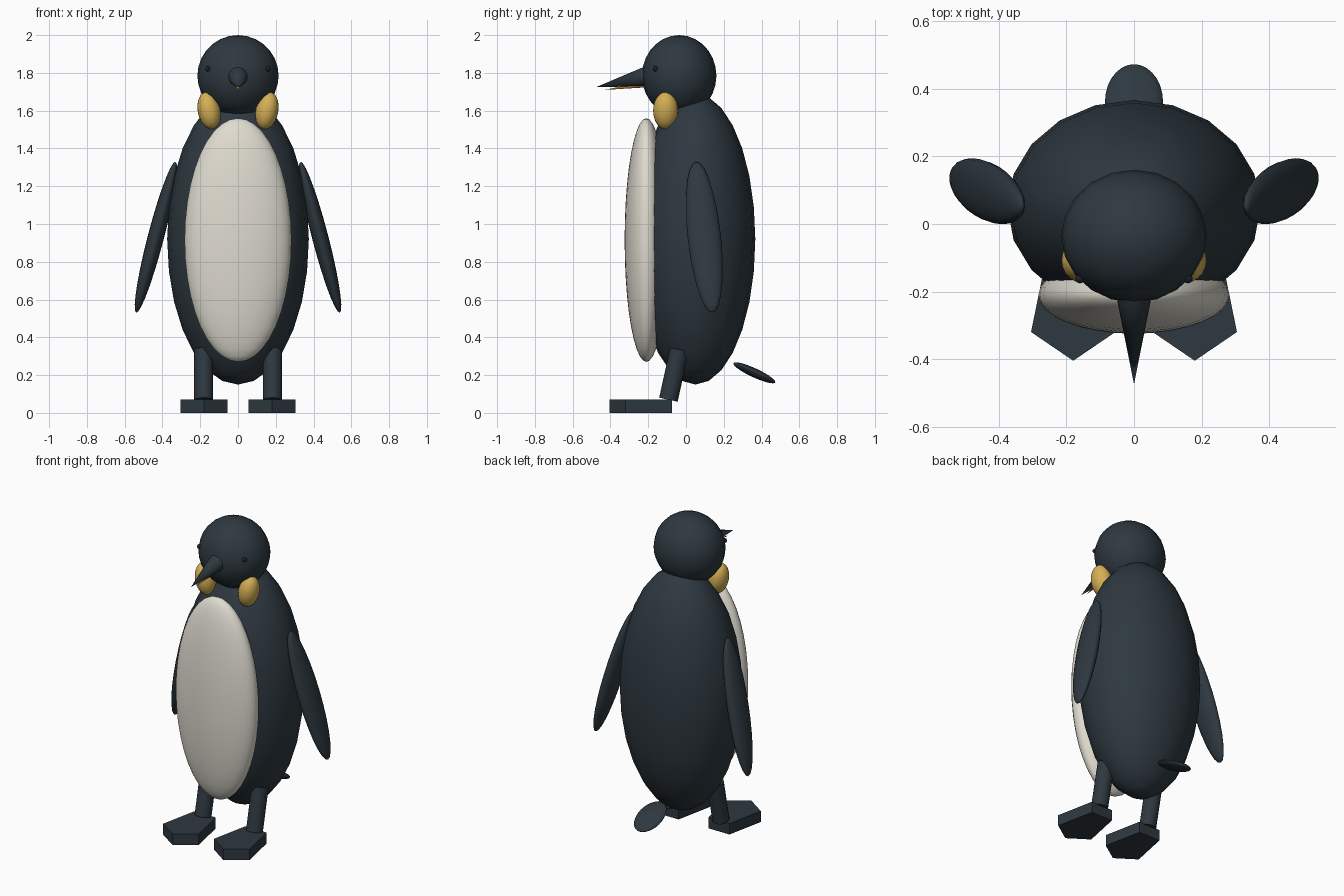
import bpy, bmesh
from math import radians
from mathutils import Vector, Matrix

if "Cube" in bpy.data.objects:
    bpy.data.objects.remove(bpy.data.objects["Cube"], do_unlink=True)


def material(name, rgb):
    mat = bpy.data.materials.new(name)
    mat.use_nodes = True
    mat.diffuse_color = (*rgb, 1)
    bsdf = mat.node_tree.nodes["Principled BSDF"]
    bsdf.inputs["Base Color"].default_value = (*rgb, 1)
    bsdf.inputs["Roughness"].default_value = 0.8
    return mat


slate = material("slate_black", (0.027, 0.040, 0.051))
cream = material("cream_white", (0.74, 0.71, 0.63))
gold = material("golden_yellow", (0.66, 0.43, 0.09))
orange = material("beak_orange", (0.70, 0.30, 0.04))
eye_black = material("eye_black", (0.012, 0.015, 0.02))


def finish(name, bm, mat, smooth=True):
    bmesh.ops.recalc_face_normals(bm, faces=bm.faces)
    mesh = bpy.data.meshes.new(name)
    bm.to_mesh(mesh)
    bm.free()
    mesh.materials.append(mat)
    obj = bpy.data.objects.new(name, mesh)
    bpy.context.collection.objects.link(obj)
    if smooth:
        bpy.ops.object.select_all(action="DESELECT")
        obj.select_set(True)
        bpy.context.view_layer.objects.active = obj
        bpy.ops.object.shade_smooth_by_angle(angle=radians(40))
    return obj


def ellipsoid(name, centre, radii, mat, axis=(0, 0, 1), segments=20, rings=14):
    """Ellipsoid whose local z follows the given axis."""
    bm = bmesh.new()
    bmesh.ops.create_uvsphere(bm, u_segments=segments, v_segments=rings, radius=1)
    turn = Vector((0, 0, 1)).rotation_difference(Vector(axis)).to_matrix().to_4x4()
    bm.transform(Matrix.Translation(centre) @ turn @ Matrix.Diagonal((*radii, 1)))
    return finish(name, bm, mat)


def tapered(name, start, end, r1, r2, mat, segments=16):
    """Cone or cylinder running from start to end."""
    start, end = Vector(start), Vector(end)
    span = end - start
    bm = bmesh.new()
    bmesh.ops.create_cone(bm, cap_ends=True, segments=segments,
                          radius1=r1, radius2=r2, depth=span.length)
    turn = Vector((0, 0, 1)).rotation_difference(span).to_matrix().to_4x4()
    bm.transform(Matrix.Translation((start + end) / 2) @ turn)
    return finish(name, bm, mat)


def foot(name, x, mat):
    """Pointed slab, wide at the toes and narrow at the heel."""
    outline = [(0, -0.405), (0.125, -0.32), (0.075, -0.075),
               (-0.075, -0.075), (-0.125, -0.32)]
    bm = bmesh.new()
    face = bm.faces.new([bm.verts.new((x + px, py, 0)) for px, py in outline])
    top = bmesh.ops.extrude_face_region(bm, geom=[face])["geom"]
    bmesh.ops.translate(bm, vec=(0, 0, 0.07),
                        verts=[v for v in top if isinstance(v, bmesh.types.BMVert)])
    return finish(name, bm, mat, smooth=False)


# Torso, belly and head
ellipsoid("body", (0, 0.05, 0.92), (0.375, 0.317, 0.77), slate)
ellipsoid("belly", (0, -0.21, 0.915), (0.283, 0.115, 0.645), cream, segments=32, rings=20)
ellipsoid("head", (0, -0.036, 1.785), (0.215, 0.197, 0.215), slate)

# Beak
tapered("upper_beak", (0, -0.19, 1.785), (0, -0.475, 1.725), 0.057, 0, slate)
tapered("lower_beak", (0, -0.20, 1.742), (0, -0.43, 1.71), 0.018, 0, orange, segments=10)

# Tail
ellipsoid("tail", (0, 0.362, 0.212), (0.086, 0.024, 0.122), slate, axis=(0, 0.91, -0.42))

# Paired parts
for label, s in (("left", 1), ("right", -1)):
    ellipsoid(label + "_eye", (s * 0.16, -0.162, 1.822), (0.014,) * 3, eye_black,
              segments=10, rings=8)
    ellipsoid(label + "_ear_patch", (s * 0.153, -0.108, 1.6), (0.06, 0.066, 0.1), gold,
              axis=(s * 0.2, 0, 1))
    ellipsoid(label + "_flipper", (s * 0.435, 0.097, 0.93), (0.043, 0.088, 0.415), slate,
              axis=(-s * 0.25, -0.105, 0.96))
    tapered(label + "_leg", (s * 0.182, -0.093, 0.07), (s * 0.182, -0.035, 0.335),
            0.05, 0.05, slate)
    foot(label + "_foot", s * 0.18, slate)
